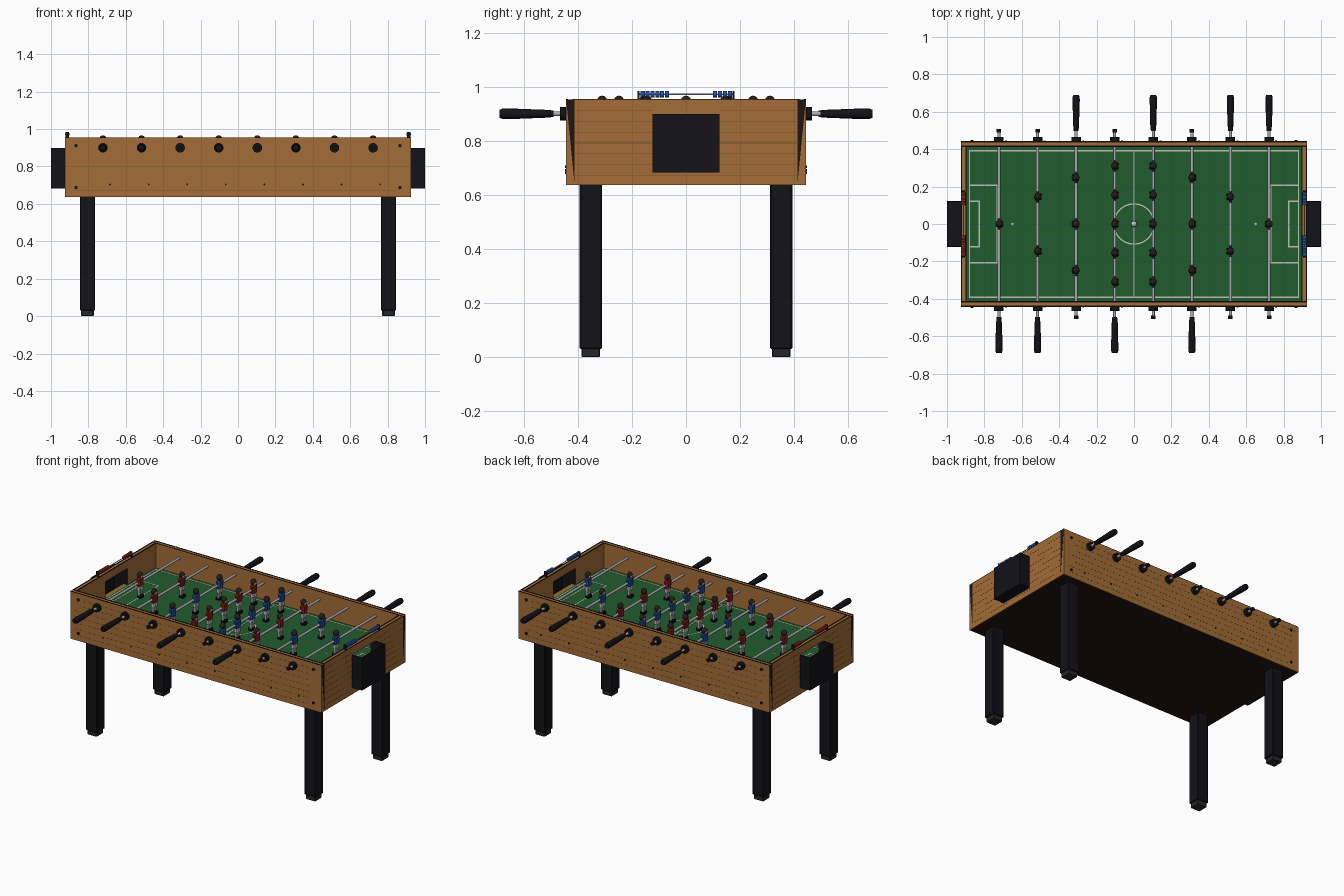
import bpy, bmesh, math, random
from mathutils import Matrix, Vector

if "Cube" in bpy.data.objects:
    bpy.data.objects.remove(bpy.data.objects["Cube"])

random.seed(4)
MATS = {}
COLORS = dict(wood=(.37, .155, .038), grain=(.2, .08, .022), black=(.006, .006, .009),
              rubber=(.02, .02, .02), base=(.012, .008, .006), steel=(.42, .42, .45),
              green=(.015, .108, .027), line=(.5, .55, .48), red=(.28, .012, .012),
              blue=(.015, .08, .36), white=(.7, .7, .7), hair=(.02, .012, .01),
              skin=(.5, .27, .16))
for n, c in COLORS.items():
    MATS[n] = bpy.data.materials.new(n)
    MATS[n].diffuse_color = (*c, 1)


def box(c, s, bevel=0):
    bm = bmesh.new()
    bmesh.ops.create_cube(bm, size=1, matrix=Matrix.Translation(c) @ Matrix.Diagonal((*s, 1)))
    if bevel:
        bmesh.ops.bevel(bm, geom=bm.edges[:], offset=bevel, segments=1, affect='EDGES')
    return bm


def lathe(c, axis, prof, seg=16, closed=False):
    """Revolve (radius, height) points about an axis through c."""
    bm = bmesh.new()
    rot = Vector((0, 0, 1)).rotation_difference(Vector(axis)).to_matrix()
    rings = [[bm.verts.new(Vector(c) + rot @ Vector((r * math.cos(t), r * math.sin(t), h)))
              for t in (2 * math.pi * i / seg for i in range(seg))] for r, h in prof]
    pairs = list(zip(rings, rings[1:])) + ([(rings[-1], rings[0])] if closed else [])
    for a, b in pairs:
        for i in range(seg):
            j = (i + 1) % seg
            bm.faces.new((a[i], a[j], b[j], b[i]))
    if not closed:
        bm.faces.new(rings[0])
        bm.faces.new(rings[-1])
    bmesh.ops.recalc_face_normals(bm, faces=bm.faces[:])
    return bm


def cyl(c, axis, r, length, seg=16):
    return lathe(c, axis, [(r, -length / 2), (r, length / 2)], seg)


def ball(c, s):
    bm = bmesh.new()
    bmesh.ops.create_uvsphere(bm, u_segments=16, v_segments=10, radius=1,
                              matrix=Matrix.Translation(c) @ Matrix.Diagonal((*s, 1)))
    return bm


def build(name, items):
    """Join (bmesh, material) pieces into one object."""
    out, names = bmesh.new(), []
    for bm, m in items:
        if m not in names:
            names.append(m)
        for f in bm.faces:
            f.material_index = names.index(m)
            f.smooth = True
        tmp = bpy.data.meshes.new("tmp")
        bm.to_mesh(tmp)
        bm.free()
        out.from_mesh(tmp)
        bpy.data.meshes.remove(tmp)
    me = bpy.data.meshes.new(name)
    out.to_mesh(me)
    out.free()
    for m in names:
        me.materials.append(MATS[m])
    me.set_sharp_from_angle(angle=math.radians(35))
    ob = bpy.data.objects.new(name, me)
    bpy.context.collection.objects.link(ob)
    return ob


X, Y, TOP, BOT, T = .925, .443, .952, .637, .03
MID, H = (TOP + BOT) / 2, TOP - BOT
FIELD, RODZ = .79, .9
RODS = [-.722 + .2063 * i for i in range(8)]
SIDES = (-1, 1)

# Long side walls with grain, screws and dark top edging
for s, n in zip(SIDES, ("front", "back")):
    build(n + "_wall", [(box((0, s * (Y - T / 2), MID), (2 * X, T, H)), 'wood')])
    build(n + "_grain", [(box((random.uniform(-.04, .04), s * Y, BOT + .035 + .04 * i),
                              (1.72, .001, .002)), 'grain') for i in range(7)])
    screws = [(cyl((x * .866, s * Y, z), (0, 1, 0), .009, .01), 'black')
              for x in SIDES for z in (.687, .911)]
    screws += [(cyl((x + .038, s * Y, .704), (0, 1, 0), .005, .008, 10), 'black') for x in RODS]
    build(n + "_screws", screws)
    build(n + "_edging", [(box((0, s * (Y - d), TOP), (2 * X, .006, .004)), 'black')
                          for d in (.003, T - .003)])

# End walls with a goal opening, goal box, corner trim and scorer
for s, n in zip(SIDES, ("left", "right")):
    z0, z1, hw, t = .683, .9, .123, .006
    zm, zh = (z0 + z1) / 2, z1 - z0
    wall = build(n + "_end_wall", [(box((s * (X - T / 2), 0, MID), (T, 2 * (Y - T), H)), 'wood')])
    cut = build("goal_cutter", [(box((s * X, 0, (FIELD + z1) / 2), (.2, 2 * (hw - t), z1 - FIELD)), 'black')])
    mod = wall.modifiers.new("goal", 'BOOLEAN')
    mod.operation, mod.solver, mod.object = 'DIFFERENCE', 'EXACT', cut
    bpy.context.view_layer.objects.active = wall
    bpy.ops.object.modifier_apply(modifier="goal")
    bpy.data.objects.remove(cut)
    for p in wall.data.polygons:
        p.use_smooth = False
    # dark lining of the opening
    build(n + "_goal_lining", [(box((s * (X - T / 2), q * (hw - t - .001), (FIELD + z1) / 2),
                                    (T, .002, z1 - FIELD)), 'black') for q in SIDES])
    # open-topped ball catcher
    build(n + "_goal_box", [
        (box((s * (1 - t / 2), 0, zm), (t, 2 * hw, zh)), 'black'),
        (box((s * .9625, 0, z0 + t / 2), (.075, 2 * hw, t)), 'black')] +
        [(box((s * .9625, q * (hw - t / 2), zm), (.075, t, zh)), 'black') for q in SIDES])
    build(n + "_grain", [(box((s * X, 0, BOT + .035 + .04 * i), (.001, .82, .002)), 'grain')
                         for i in (0, 7)] +
          [(box((s * X, q * .267, BOT + .035 + .04 * i), (.001, .286, .002)), 'grain')
           for i in range(1, 7) for q in SIDES])
    build(n + "_edging", [(box((s * (X - d), 0, TOP), (.006, 2 * (Y - T), .004)), 'black')
                          for d in (.003, T - .003)])
    # tapered dark corner plates
    for q in SIDES:
        bm = bmesh.new()
        pts = [(q * Y, TOP), (q * (Y - T), TOP), (q * (Y - T), .65)]
        f = bm.faces.new([bm.verts.new((s * X, y, z)) for y, z in pts])
        r = bmesh.ops.extrude_face_region(bm, geom=[f])
        bmesh.ops.translate(bm, vec=(s * .001, 0, 0),
                            verts=[v for v in r['geom'] if isinstance(v, bmesh.types.BMVert)])
        bmesh.ops.recalc_face_normals(bm, faces=bm.faces[:])
        build(n + "_corner_plate", [(bm, 'base')])
    # bead scorer
    col, sx = ('red', 'blue')[s > 0], s * .912
    parts = [(cyl((sx, 0, .972), (0, 1, 0), .003, .35, 8), 'steel')]
    parts += [(box((sx, q * .175, .967), (.018, .008, .036)), 'black') for q in SIDES]
    for y in [-.16 + .018 * i for i in range(6)] + [.162 - .018 * i for i in range(4)]:
        parts.append((cyl((sx, y, .972), (0, 1, 0), .0125, .015, 12), col))
    build(n + "_scorer", parts)

# Base panel and playing field
build("base_panel", [(box((0, 0, BOT + .009), (2 * X - .01, 2 * Y - .01, .02)), 'base')])
build("playing_field", [(box((0, 0, FIELD - .01), (2 * (X - T), 2 * (Y - T), .02)), 'green')])


def stripe(x0, y0, x1, y1, w=.007):
    return (box(((x0 + x1) / 2, (y0 + y1) / 2, FIELD), (abs(x1 - x0) + w, abs(y1 - y0) + w, .002)), 'line')


marks = [stripe(0, -.392, 0, .392)]
marks += [stripe(-.88, s * .392, .88, s * .392) for s in SIDES]
marks.append((lathe((0, 0, FIELD), (0, 0, 1),
                    [(.104, -.001), (.111, -.001), (.111, .001), (.104, .001)], 48, True), 'line'))
for s in SIDES:
    marks.append(stripe(s * .88, -.392, s * .88, .392))
    marks.append((cyl((s * .65, 0, FIELD), (0, 0, 1), .007, .002), 'line'))
    for xi, yi in ((.732, .208), (.828, .122)):
        marks.append(stripe(s * xi, -yi, s * xi, yi))
        marks += [stripe(s * .88, q * yi, s * xi, q * yi) for q in SIDES]
build("field_markings", marks)
build("ball", [(ball((0, 0, FIELD + .016), (.016, .016, .016)), 'white')])

# Legs and feet
for sx in SIDES:
    for sy in SIDES:
        build("leg", [(box((sx * .805, sy * .352, .34), (.082, .082, .62), .004), 'black')])
        build("leg_foot", [(box((sx * .805, sy * .352, .0175), (.068, .068, .035), .003), 'rubber')])


def player(x, y, shirt, d):
    """Figure clamped on a rod, facing along d."""
    build("figure", [
        (ball((x, y, .946), (.019, .019, .021)), 'hair'),
        (ball((x + d * .006, y, .941), (.015, .014, .016)), 'skin'),
        (box((x, y, .9), (.03, .042, .058), .007), shirt),
        (box((x, y + .024, .903), (.018, .012, .042), .004), shirt),
        (box((x, y - .024, .903), (.018, .012, .042), .004), shirt),
        (box((x, y, .86), (.028, .038, .03), .005), 'white'),
        (box((x, y + .01, .833), (.016, .014, .042), .003), 'white'),
        (box((x, y - .01, .833), (.016, .014, .042), .003), 'white'),
        (box((x + d * .004, y, .808), (.034, .036, .022), .005), 'black')])


# Rods with bushings, grips, end caps and figures
TEAM = "rrbrbrbb"
ROWS = {1: [0], 2: [-.145, .145], 3: [-.248, 0, .248], 5: [-.31, -.155, 0, .155, .31]}
COUNT = [1, 2, 3, 5, 5, 3, 2, 1]
GRIP = [(.0125, 0), (.0135, .004), (.0145, .024), (.0165, .032), (.0165, .07), (.0185, .12),
        (.0195, .165), (.019, .182), (.015, .192)]
for i, x in enumerate(RODS):
    red = TEAM[i] == 'r'
    side = -1 if red else 1
    build("rod", [(cyl((x, 0, RODZ), (0, 1, 0), .008, 1.0), 'steel')])
    build("rod_bushings", [(cyl((x, s * (Y + .011), RODZ), (0, 1, 0), .0255, .022, 20), 'black')
                           for s in SIDES])
    build("rod_grip", [(lathe((x, side * .497, RODZ), (0, side, 0), GRIP, 16), 'black')])
    build("rod_end_cap", [(cyl((x, -side * .498, RODZ), (0, 1, 0), .012, .018), 'black')])
    for y in ROWS[COUNT[i]]:
        player(x, y, 'red' if red else 'blue', -side)

for m in bpy.data.materials:
    if m.users and not m.is_grease_pencil:
        m.use_nodes = True
        m.node_tree.nodes["Principled BSDF"].inputs["Base Color"].default_value = m.diffuse_color
